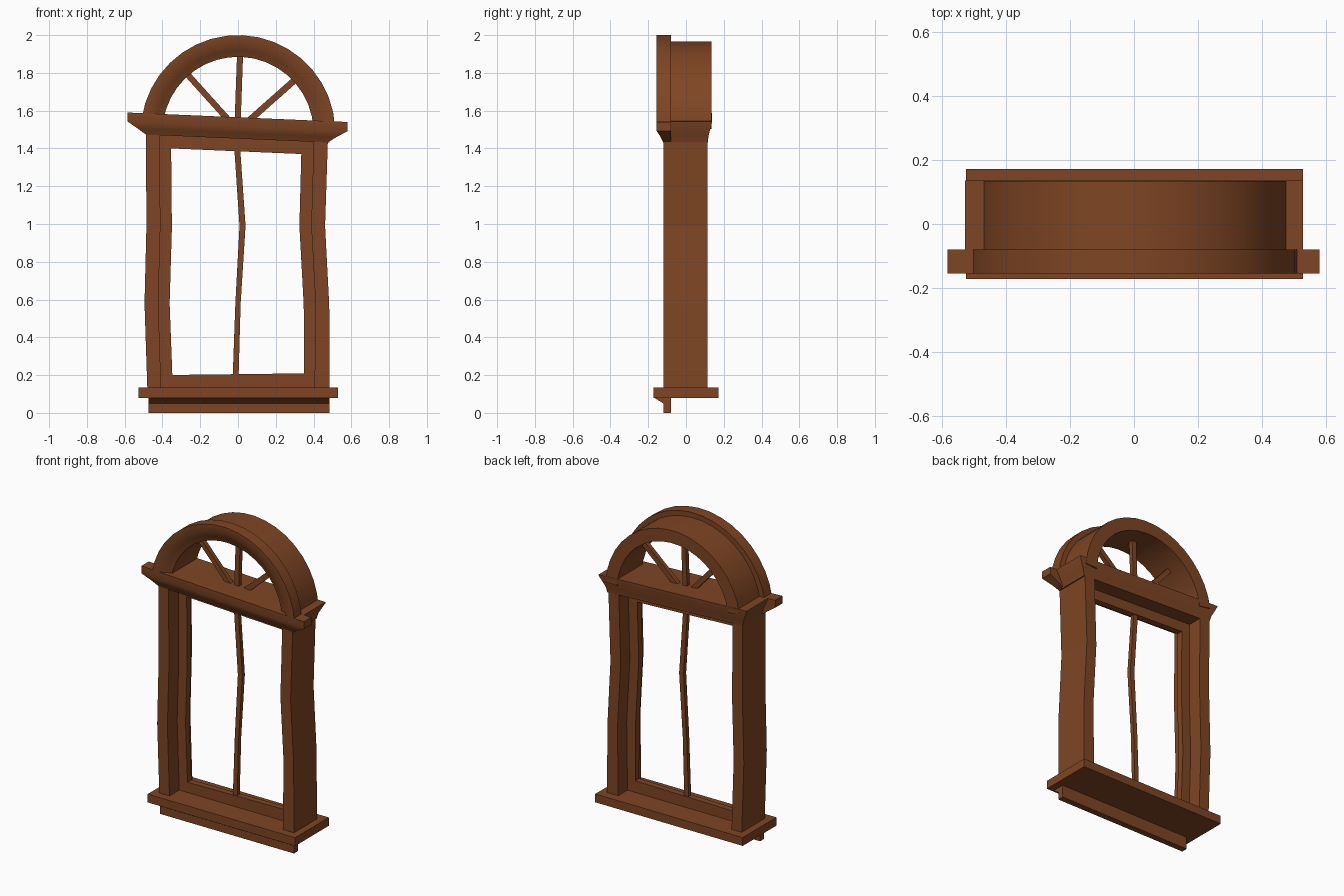
import bpy, bmesh, math

if "Cube" in bpy.data.objects:
    bpy.data.objects.remove(bpy.data.objects["Cube"])

wood = bpy.data.materials.new("brown_wood")
wood.diffuse_color = (0.21, 0.06, 0.017, 1)
wood.use_nodes = True
wood.node_tree.nodes["Principled BSDF"].inputs["Base Color"].default_value = wood.diffuse_color


def loft(name, rings, smooth=False):
    """Skin a list of closed cross-sections and cap both ends."""
    bm = bmesh.new()
    loops = [[bm.verts.new(p) for p in r] for r in rings]
    n = len(rings[0])
    for a, b in zip(loops, loops[1:]):
        for i in range(n):
            j = (i + 1) % n
            bm.faces.new((a[i], a[j], b[j], b[i]))
    bm.faces.new(loops[0][::-1])
    bm.faces.new(loops[-1])
    bmesh.ops.recalc_face_normals(bm, faces=bm.faces)
    me = bpy.data.meshes.new(name)
    bm.to_mesh(me)
    bm.free()
    me.materials.append(wood)
    ob = bpy.data.objects.new(name, me)
    bpy.context.collection.objects.link(ob)
    if smooth:
        bpy.ops.object.select_all(action='DESELECT')
        ob.select_set(True)
        bpy.context.view_layer.objects.active = ob
        bpy.ops.object.shade_smooth_by_angle(angle=math.radians(42))
    return ob


def stack(name, levels, tilt=0.0, smooth=False):
    """Rectangles (x0, x1, y0, y1, z) stacked upward; tilt leans z along x."""
    rings = []
    for x0, x1, y0, y1, z in levels:
        rings.append([(x, y, z + tilt * x) for x, y in
                      ((x0, y0), (x1, y0), (x1, y1), (x0, y1))])
    return loft(name, rings, smooth)


def strip(name, stations, y0, y1):
    """Wavy upright board from (x0, x1, z) stations."""
    return stack(name, [(a, b, y0, y1, z) for a, b, z in stations])


def bar(name, p, q, w, d):
    """Slim straight bar between two (x, z) points."""
    dx, dz = q[0] - p[0], q[1] - p[1]
    L = math.hypot(dx, dz)
    nx, nz = -dz / L * w / 2, dx / L * w / 2
    loft(name, [[(x + nx, -d, z + nz), (x - nx, -d, z - nz),
                 (x - nx, d, z - nz), (x + nx, d, z + nz)] for x, z in (p, q)])


def arch(name, profile, cz, a0, a1, segs=18):
    """Sweep an (r, y) profile around the arch centre."""
    rings = []
    for i in range(segs + 1):
        a = math.radians(a0 + (a1 - a0) * i / segs)
        rings.append([(r * math.cos(a), y, cz + r * math.sin(a)) for r, y in profile])
    loft(name, rings, True)


# sill and apron
stack("sill", [(-.527, .53, -.172, .172, .08), (-.527, .53, -.172, .172, .134)])
apron = [(-.08, 0), (-.12, 0), (-.12, .05), (-.168, .08), (-.08, .08)]
loft("apron", [[(x, y, z) for y, z in apron] for x in (-.475, .485)])

# crooked side posts
strip("left_post", [(-.48, -.407, .13), (-.495, -.422, .58), (-.485, -.411, .98),
                    (-.487, -.414, 1.5)], -.12, .115)
strip("right_post", [(.405, .485, .13), (.411, .483, .57), (.388, .461, .99),
                     (.402, .477, 1.48)], -.12, .115)

# inner sash
strip("left_stile", [(-.42, -.345, .13), (-.435, -.362, .58), (-.425, -.35, .98),
                     (-.425, -.355, 1.5)], -.02, .02)
strip("right_stile", [(.35, .42, .13), (.348, .425, .57), (.325, .4, .99),
                      (.338, .415, 1.48)], -.02, .02)
stack("top_rail", [(-.42, .405, -.02, .02, 1.385), (-.42, .405, -.02, .02, 1.5)], -.043)
stack("bottom_rail", [(-.41, .41, -.02, .02, .125), (-.41, .41, -.02, .02, .205)], .012)
strip("mullion", [(-.028, .003, .19), (-.014, .014, .58), (.008, .04, .99),
                  (-.021, .01, 1.42)], -.013, .013)

# tilted lintel with a flared top, and the front crown moulding
T = -.043
stack("lintel", [(-.487, .483, -.12, .115, 1.452), (-.497, .493, -.12, .12, 1.49),
                 (-.53, .53, -.12, .137, 1.558), (-.53, .53, -.12, .137, 1.565)], T, True)
stack("crown_moulding", [(-.487, .475, -.12, -.08, 1.452), (-.53, .52, -.134, -.08, 1.482),
                         (-.584, .581, -.155, -.08, 1.517),
                         (-.584, .581, -.155, -.08, 1.565)], T, True)

# arch: deep hoop plus wider front moulding
CZ = 1.485
arch("arch_hoop", [(.4, -.1), (.482, -.1), (.482, .135), (.4, .135)], CZ, 2.5, 172)
arch("arch_moulding", [(.4, -.08), (.4, -.12), (.435, -.134), (.468, -.155),
                       (.515, -.155), (.515, -.08)], CZ, 2.5, 172)

# fan bars
bar("fan_bar_middle", (-.002, 1.54), (.011, 1.9), .032, .014)
bar("fan_bar_left", (-.045, 1.545), (-.275, 1.8), .032, .014)
bar("fan_bar_right", (.05, 1.54), (.315, 1.775), .034, .014)
